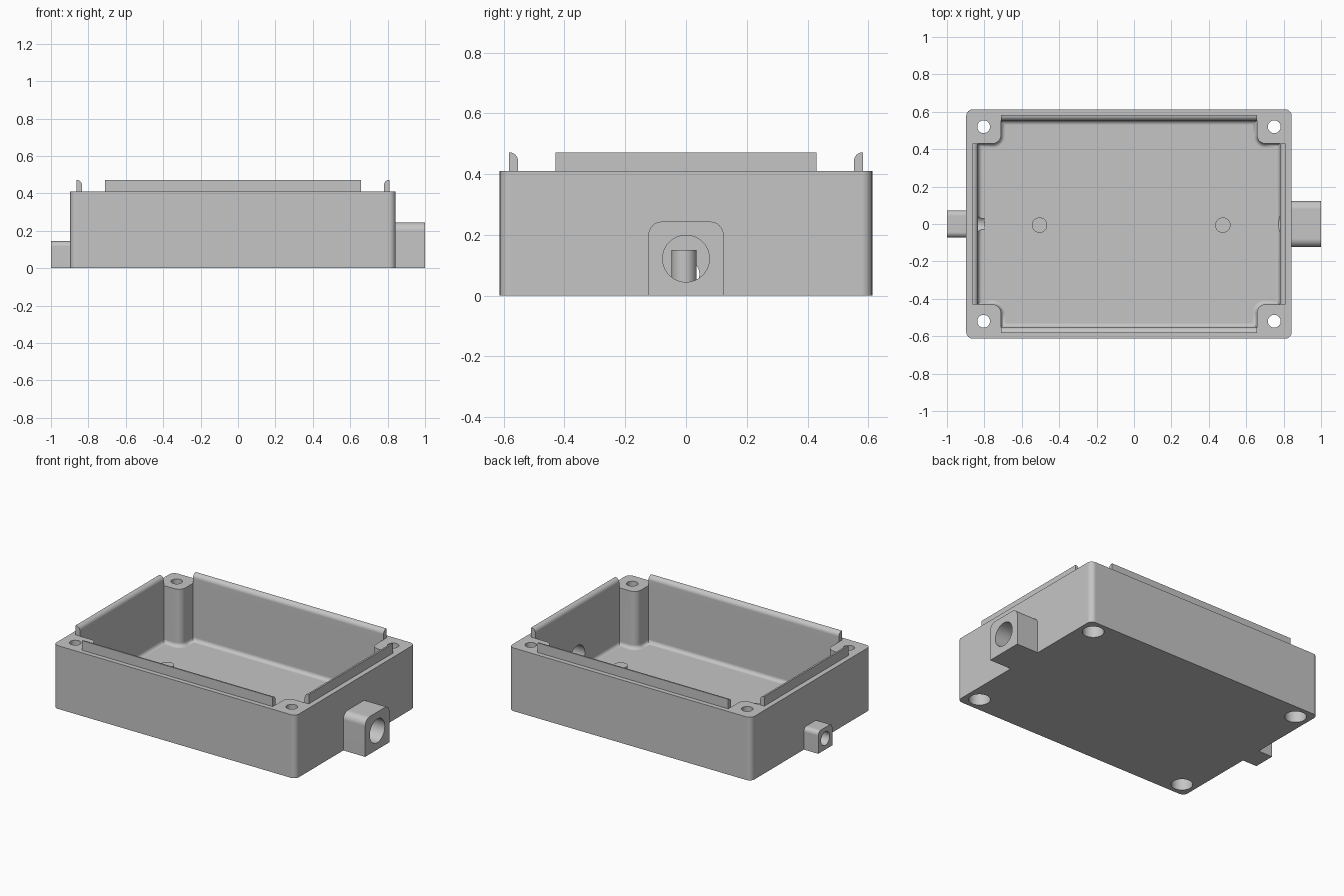
import bpy, bmesh, math
from mathutils import Vector

if "Cube" in bpy.data.objects:
    bpy.data.objects.remove(bpy.data.objects["Cube"], do_unlink=True)

CX = -0.027           # middle of the case along x
HX, HY, TOP = 0.87, 0.613, 0.41
IX, IY, FLOOR = 0.807, 0.553, 0.039
BX, BY = 0.684, 0.43  # inner corners of the screw pillars
LIP_T, LIP_TOP = 0.03, 0.472

grey = bpy.data.materials.new("plain grey")
grey.use_nodes = True
grey.diffuse_color = (0.56, 0.56, 0.56, 1)
grey.node_tree.nodes["Principled BSDF"].inputs["Base Color"].default_value = grey.diffuse_color


def prism(name, points, start, end, place, bevels=()):
    """Extrude a 2D outline; each bevel is (edge rule, radius)."""
    bm = bmesh.new()
    base = bm.faces.new([bm.verts.new(place(u, v, start)) for u, v in points])
    ext = bmesh.ops.extrude_face_region(bm, geom=[base])
    shift = Vector(place(0, 0, end)) - Vector(place(0, 0, start))
    bmesh.ops.translate(bm, vec=shift, verts=[g for g in ext["geom"] if isinstance(g, bmesh.types.BMVert)])
    bmesh.ops.recalc_face_normals(bm, faces=bm.faces)
    for rule, radius in bevels:
        edges = [e for e in bm.edges if rule(e.verts[0].co, e.verts[1].co)]
        bmesh.ops.bevel(bm, geom=edges, offset=radius, segments=6, profile=0.5, affect='EDGES')
    bmesh.ops.recalc_face_normals(bm, faces=bm.faces)
    mesh = bpy.data.meshes.new(name)
    bm.to_mesh(mesh)
    bm.free()
    mesh.materials.append(grey)
    ob = bpy.data.objects.new(name, mesh)
    bpy.context.collection.objects.link(ob)
    return ob


def along_z(u, v, w): return (u, v, w)
def along_x(u, v, w): return (w, u, v)
def along_y(u, v, w): return (u, w, v)


def rect(u0, u1, v0, v1):
    return [(u0, v0), (u1, v0), (u1, v1), (u0, v1)]


def circle(u, v, r, n=40):
    return [(u + r * math.cos(math.tau * i / n), v + r * math.sin(math.tau * i / n)) for i in range(n)]


def cut(ob, cutter):
    mod = ob.modifiers.new("cut", 'BOOLEAN')
    mod.operation, mod.solver, mod.object = 'DIFFERENCE', 'EXACT', cutter
    bpy.context.view_layer.objects.active = ob
    bpy.ops.object.modifier_apply(modifier=mod.name)


def upright(a, b):
    return abs(a.z - b.z) > 0.05


parts, cutters = [], []

# Case shell with rounded upright corners
case = prism("case", rect(CX - HX, CX + HX, -HY, HY), 0, TOP, along_z, [(upright, 0.035)])
parts.append(case)

# Cavity: a rectangle notched by four screw pillars
quarter = [(IX, BY), (BX, BY), (BX, IY)]
outline = []
for sx, sy in ((1, 1), (-1, 1), (-1, -1), (1, -1)):
    pts = quarter if sx * sy > 0 else quarter[::-1]
    outline += [(CX + sx * x, sy * y) for x, y in pts]


def pillar_corner(a, b):
    return upright(a, b) and abs(abs(a.x - CX) - BX) < 0.001 and abs(abs(a.y) - BY) < 0.001


def floor_edge(a, b):
    return max(a.z, b.z) < FLOOR + 0.001


cavity = prism("cavity_cutter", outline, FLOOR, TOP + 0.2, along_z,
               [(pillar_corner, 0.045), (floor_edge, 0.024)])
cutters.append(cavity)
cut(case, cavity)

# Screw holes with wide recesses underneath
for sx in (-1, 1):
    for sy in (-1, 1):
        for radius, z_end in ((0.034, 1), (0.064, 0.12)):
            hole = prism("screw_cutter", circle(CX + sx * 0.777, sy * 0.52, radius), -0.1, z_end, along_z)
            cutters.append(hole)
            cut(case, hole)

# Cable ports at both ends, bored through into the cavity
for name, x_wall, x_tip, half, height, rnd, bore, x_in in (
        ("left_port", CX + HX - 0.005, 1.0, 0.124, 0.244, 0.045, 0.077, 0.76),
        ("right_port", CX - HX + 0.005, -1.0, 0.072, 0.144, 0.028, 0.044, -0.80)):
    def top_edge(a, b, h=height):
        return min(a.z, b.z) > h - 0.001 and abs(a.y - b.y) < 0.001
    port = prism(name, rect(-half, half, 0, height), x_wall, x_tip, along_x, [(top_edge, rnd)])
    hole = prism("bore_cutter", circle(0, height / 2, bore), x_in, x_tip * 1.1, along_x)
    cutters.append(hole)
    cut(port, hole)
    cut(case, hole)
    parts.append(port)


# Sealing lips: upright outside, rounded on the inner top edge
def lip_profile(inner, sign, offset=0):
    r = LIP_T * 0.95
    arc = [(inner + r - r * math.cos(t), LIP_TOP - r + r * math.sin(t))
           for t in (math.pi / 2 * i / 8 for i in range(9))]
    pts = [(inner, TOP - 0.004)] + arc + [(inner + LIP_T, LIP_TOP), (inner + LIP_T, TOP - 0.004)]
    return [(offset + sign * u, v) for u, v in pts]


for side, s in (("back", 1), ("front", -1)):
    parts.append(prism(side + "_lip", lip_profile(IY, s), CX - BX, CX + BX, along_x))
for side, s in (("left", 1), ("right", -1)):
    parts.append(prism(side + "_lip", lip_profile(IX, s, CX), -BY, BY, along_y))

# Two posts standing on the floor
for side, x in (("left", 0.475), ("right", -0.505)):
    parts.append(prism(side + "_post", circle(x, -0.006, 0.041), FLOOR - 0.01, 0.15, along_z))

for c in cutters:
    bpy.data.objects.remove(c, do_unlink=True)

# Smooth the rounded faces, keep edges sharp and flat walls flat
bpy.ops.object.select_all(action='DESELECT')
for p in parts:
    p.select_set(True)
bpy.context.view_layer.objects.active = case
bpy.ops.object.shade_smooth_by_angle(angle=math.radians(35))
for p in parts:
    p.modifiers.new("flat walls", 'WEIGHTED_NORMAL').keep_sharp = True
